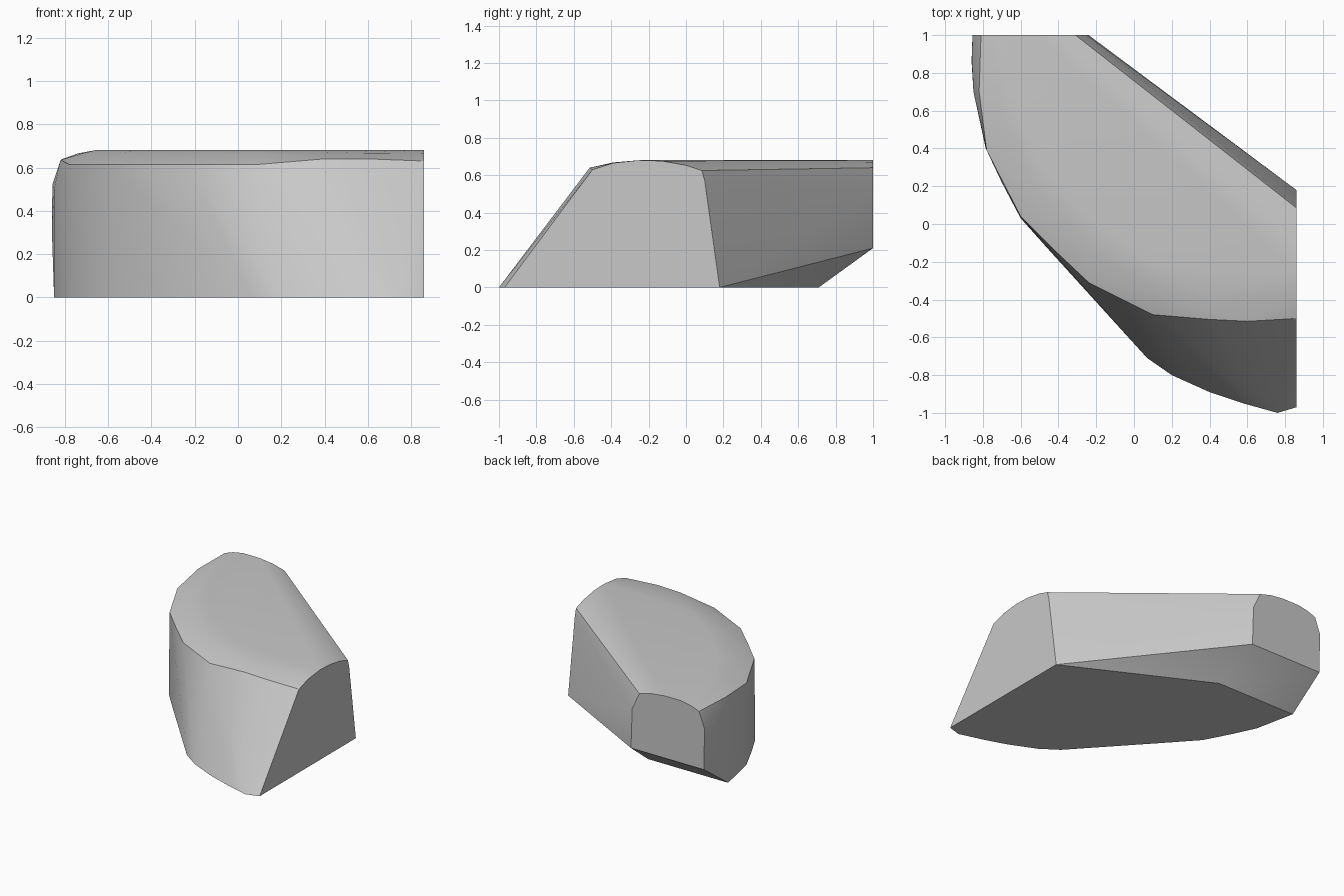
import bpy, bmesh, math

# Foot outline on the ground
foot = [(0.86, -0.97), (0.76, -1.0), (0.58, -0.95), (0.40, -0.89), (0.20, -0.80), (0.07, -0.71),
        (-0.09, -0.535), (-0.24, -0.37), (-0.43, -0.16), (-0.60, 0.03), (-0.70, 0.22),
        (-0.785, 0.40), (-0.85, 0.71), (-0.18, 0.71), (0.86, 0.18)]

# Shoulder crease around the curved wall
shoulder = [(0.60, -0.515, 0.64), (0.40, -0.505, 0.64), (0.10, -0.48, 0.615),
            (-0.24, -0.31, 0.615), (-0.43, -0.13, 0.615), (-0.60, 0.04, 0.615),
            (-0.78, 0.39, 0.615), (-0.82, 0.70, 0.635)]

# Widest part of the curved wall
bulge = [(-0.86, 0.86, 0.30), (-0.858, 0.86, 0.52), (-0.85, 0.70, 0.50)]

# Soft rise from the shoulder to the flat top
crown = [(0.40, -0.39, 0.668), (0.10, -0.34, 0.668), (-0.22, -0.14, 0.668),
         (-0.52, 0.18, 0.668), (-0.71, 0.62, 0.668),
         (0.40, -0.24, 0.68), (0.10, -0.20, 0.68), (-0.20, 0.00, 0.68),
         (-0.48, 0.28, 0.68), (-0.66, 0.66, 0.68)]

# Flat end on the right (y, z) and flat end at the back (x, z)
right_end = [(-0.50, 0.63), (-0.39, 0.665), (-0.25, 0.68), (-0.13, 0.676),
             (0.00, 0.653), (0.085, 0.625), (0.10, 0.57)]
back_end = [(-0.24, 0.21), (-0.25, 0.51), (-0.31, 0.64), (-0.41, 0.667), (-0.52, 0.68),
            (-0.66, 0.68), (-0.74, 0.665), (-0.81, 0.64), (-0.855, 0.52), (-0.85, 0.21)]

points = [(x, y, 0.0) for x, y in foot] + shoulder + bulge + crown
points += [(0.86, y, z) for y, z in right_end]
points += [(x, 1.0, z) for x, z in back_end]

# Skin the profiles into one closed block
bm = bmesh.new()
for p in points:
    bm.verts.new(p)
hull = bmesh.ops.convex_hull(bm, input=bm.verts[:])
inside = {v for v in hull["geom_interior"] + hull["geom_unused"]
          if isinstance(v, bmesh.types.BMVert) and not v.link_faces}
bmesh.ops.delete(bm, geom=list(inside), context='VERTS')
bmesh.ops.dissolve_limit(bm, angle_limit=math.radians(0.5),
                         verts=bm.verts[:], edges=bm.edges[:])
bmesh.ops.recalc_face_normals(bm, faces=bm.faces[:])
mesh = bpy.data.meshes.new("rounded_block")
bm.to_mesh(mesh)
bm.free()

block = bpy.data.objects.new("rounded_block", mesh)
bpy.context.collection.objects.link(block)

# Plain grey surface
grey = bpy.data.materials.new("light_grey")
grey.diffuse_color = (0.58, 0.58, 0.58, 1.0)
mesh.materials.append(grey)

# Soft shading with crisp end faces
bpy.context.view_layer.objects.active = block
block.select_set(True)
bpy.ops.object.shade_smooth_by_angle(angle=math.radians(30))
